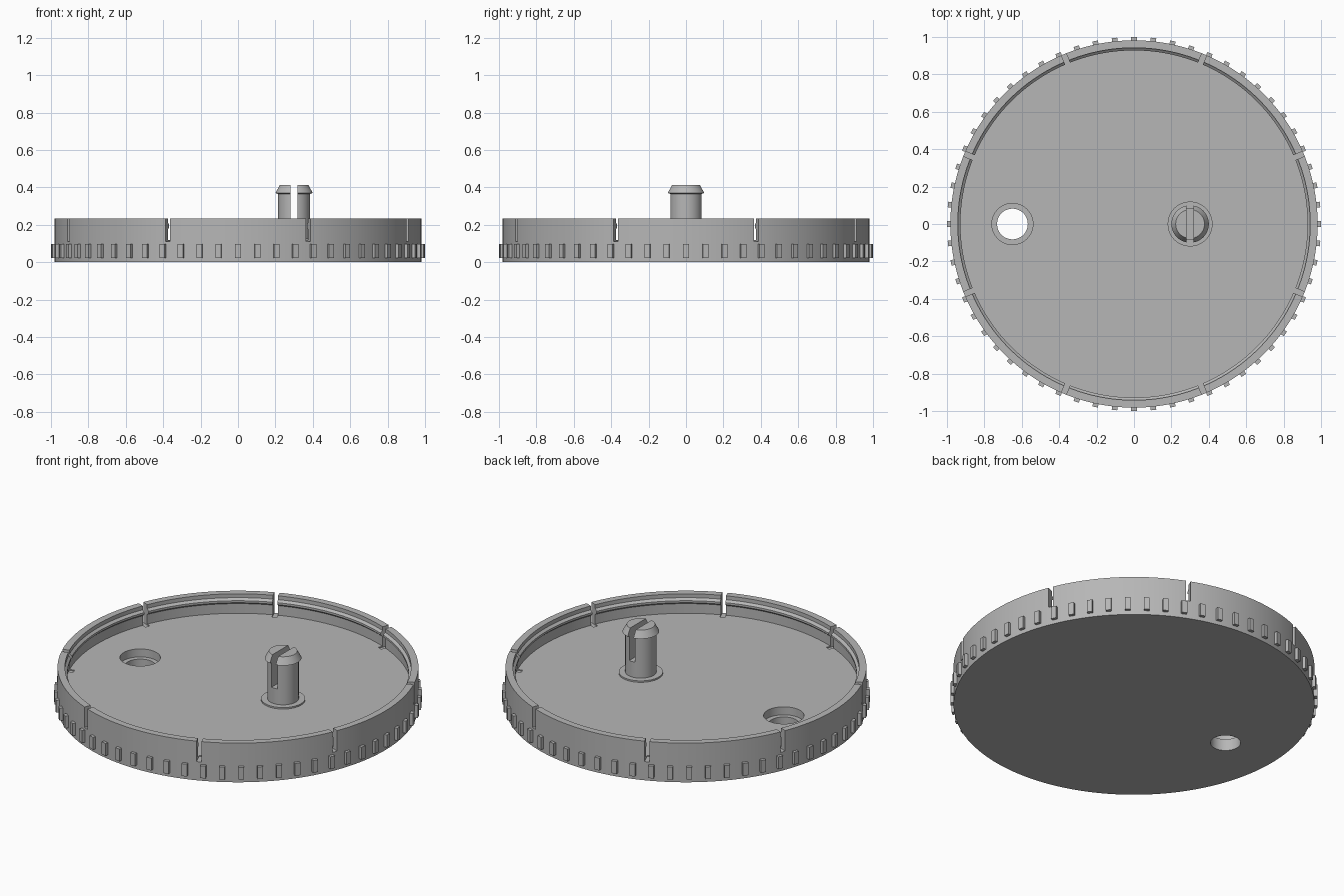
import bpy, bmesh
from math import radians, cos, sin, pi
from mathutils import Matrix, Vector

default = bpy.data.objects.get("Cube")
if default:
    bpy.data.objects.remove(default, do_unlink=True)

grey = bpy.data.materials.new("plain grey")
grey.use_nodes = True
COLOUR = (0.47, 0.47, 0.47, 1)
grey.diffuse_color = COLOUR
grey.node_tree.nodes["Principled BSDF"].inputs["Base Color"].default_value = COLOUR

FLOOR, RIM = 0.118, 0.235
OUTER, WALL = 0.982, 0.942
PIN_X, HOLE_X = 0.3, -0.65


def finish(name, bm):
    bmesh.ops.recalc_face_normals(bm, faces=bm.faces)
    mesh = bpy.data.meshes.new(name)
    bm.to_mesh(mesh)
    bm.free()
    mesh.materials.append(grey)
    obj = bpy.data.objects.new(name, mesh)
    bpy.context.collection.objects.link(obj)
    return obj


def lathe(name, profile, x=0, steps=64):
    """Closed solid from a (radius, z) profile that starts and ends on the axis."""
    bm = bmesh.new()
    rings = []
    for r, z in profile:
        if r == 0:
            rings.append([bm.verts.new((x, 0, z))] * steps)
        else:
            rings.append([bm.verts.new((x + r * cos(2 * pi * i / steps),
                                        r * sin(2 * pi * i / steps), z))
                          for i in range(steps)])
    for a, b in zip(rings, rings[1:]):
        for i in range(steps):
            j = (i + 1) % steps
            corners = dict.fromkeys((a[i], a[j], b[j], b[i]))
            bm.faces.new(list(corners))
    return finish(name, bm)


def box_ring(name, count, start, r0, r1, width, z0, z1):
    """Boxes spaced evenly round the axis, from radius r0 to r1."""
    bm = bmesh.new()
    size = Vector((r1 - r0, width, z1 - z0))
    place = Matrix.Translation(((r0 + r1) / 2, 0, (z0 + z1) / 2))
    for i in range(count):
        turn = Matrix.Rotation(radians(start) + 2 * pi * i / count, 4, "Z")
        bmesh.ops.create_cube(bm, size=1, matrix=turn @ place @ Matrix.Diagonal(size).to_4x4())
    return finish(name, bm)


def cut(target, cutter):
    mod = target.modifiers.new("cut", "BOOLEAN")
    mod.operation = "DIFFERENCE"
    mod.solver = "EXACT"
    mod.object = cutter
    bpy.context.view_layer.objects.active = target
    bpy.ops.object.modifier_apply(modifier=mod.name)
    bpy.data.objects.remove(cutter, do_unlink=True)


# Dish: flat base and thin wall with a snap bead inside the rim
dish = lathe("dish", [(0, 0), (OUTER, 0), (OUTER, RIM), (WALL, RIM), (WALL, 0.212),
                      (0.928, 0.2), (0.928, 0.188), (WALL, 0.176),
                      (WALL, FLOOR), (0, FLOOR)], steps=144)

# Eight slots through the wall, nicking the floor
cut(dish, box_ring("slot_cutter", 8, 22.5, 0.915, 1.1, 0.028, 0.112, 0.4))

# Stepped through hole
cut(dish, lathe("hole_cutter", [(0, -0.1), (0.082, -0.1), (0.082, 0.07),
                                (0.11, 0.07), (0.11, 0.3), (0, 0.3)], HOLE_X))

# Grip ribs round the outside
ribs = box_ring("grip_ribs", 60, 0, 0.965, 1.0, 0.03, 0.024, 0.098)

# Split snap pin with a flared head and a low collar at its foot
pin = lathe("snap_pin", [(0, 0.05), (0.085, 0.05), (0.085, 0.365), (0.1, 0.37),
                         (0.077, 0.412), (0, 0.412)], PIN_X)
bm = bmesh.new()
bmesh.ops.create_cube(bm, size=1, matrix=Matrix.Translation((PIN_X, 0, 0.42))
                      @ Matrix.Diagonal((0.038, 0.4, 0.4, 1)))
cut(pin, finish("split_cutter", bm))
collar = lathe("pin_collar", [(0, 0.1), (0.12, 0.1), (0.12, 0.127), (0, 0.127)], PIN_X)

# Smooth round walls, crisp edges
bpy.ops.object.select_all(action="DESELECT")
for obj in (dish, pin, collar):
    obj.select_set(True)
bpy.context.view_layer.objects.active = dish
bpy.ops.object.shade_smooth_by_angle(angle=radians(25))
